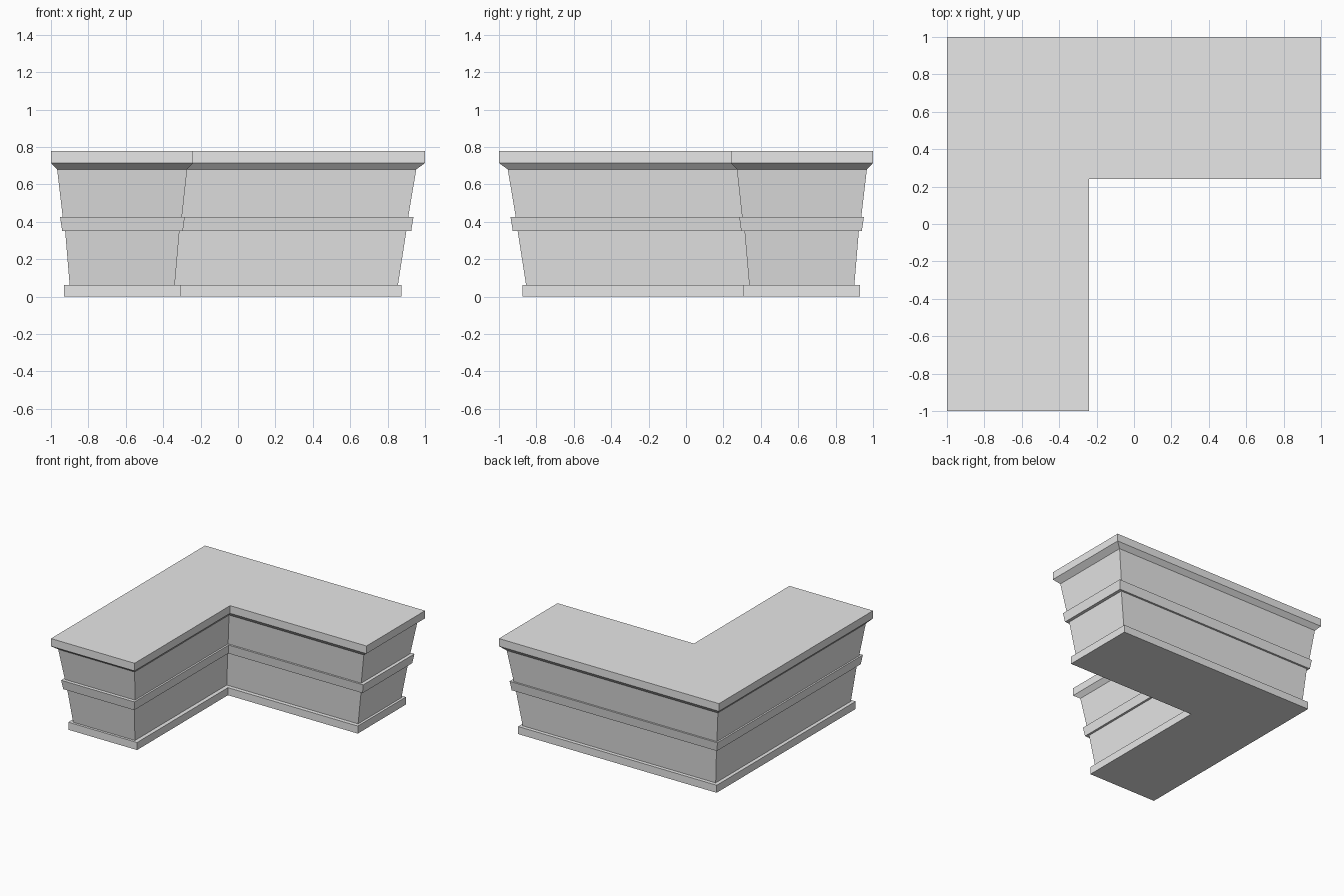
import bpy
import bmesh

cube = bpy.data.objects.get("Cube")
if cube:
    bpy.data.objects.remove(cube, do_unlink=True)

# Single plain grey
grey = bpy.data.materials.new("light_grey")
grey.use_nodes = True
colour = (0.8, 0.8, 0.8, 1)
grey.diffuse_color = colour
grey.node_tree.nodes["Principled BSDF"].inputs["Base Color"].default_value = colour


def l_outline(outer, inner, end):
    """L-shaped corners, symmetric about the diagonal."""
    return [(outer, -end), (inner, -end), (inner, -inner),
            (end, -inner), (end, -outer), (outer, -outer)]


# Moulding profile: height, outer wall, inner wall, arm end
profile = [
    (0.00, -0.93, -0.305, 0.875),    # plinth
    (0.062, -0.93, -0.305, 0.875),
    (0.062, -0.90, -0.338, 0.855),   # lower wall
    (0.35, -0.924, -0.313, 0.90),
    (0.35, -0.94, -0.295, 0.926),    # middle band
    (0.425, -0.951, -0.285, 0.938),
    (0.425, -0.937, -0.30, 0.91),    # upper wall
    (0.68, -0.967, -0.272, 0.953),
    (0.715, -1.0, -0.24, 1.0),       # cornice
    (0.778, -1.0, -0.24, 1.0),
]

# Loft the outline up the profile and cap both ends
bm = bmesh.new()
rings = [[bm.verts.new((x, y, z)) for x, y in l_outline(o, i, e)]
         for z, o, i, e in profile]
for low, high in zip(rings, rings[1:]):
    for k in range(len(low)):
        n = (k + 1) % len(low)
        bm.faces.new((low[k], low[n], high[n], high[k]))
bm.faces.new(rings[0][::-1])
bm.faces.new(rings[-1])
bm.normal_update()

mesh = bpy.data.meshes.new("corner_counter")
bm.to_mesh(mesh)
bm.free()
mesh.materials.append(grey)
counter = bpy.data.objects.new("corner_counter", mesh)
bpy.context.collection.objects.link(counter)
